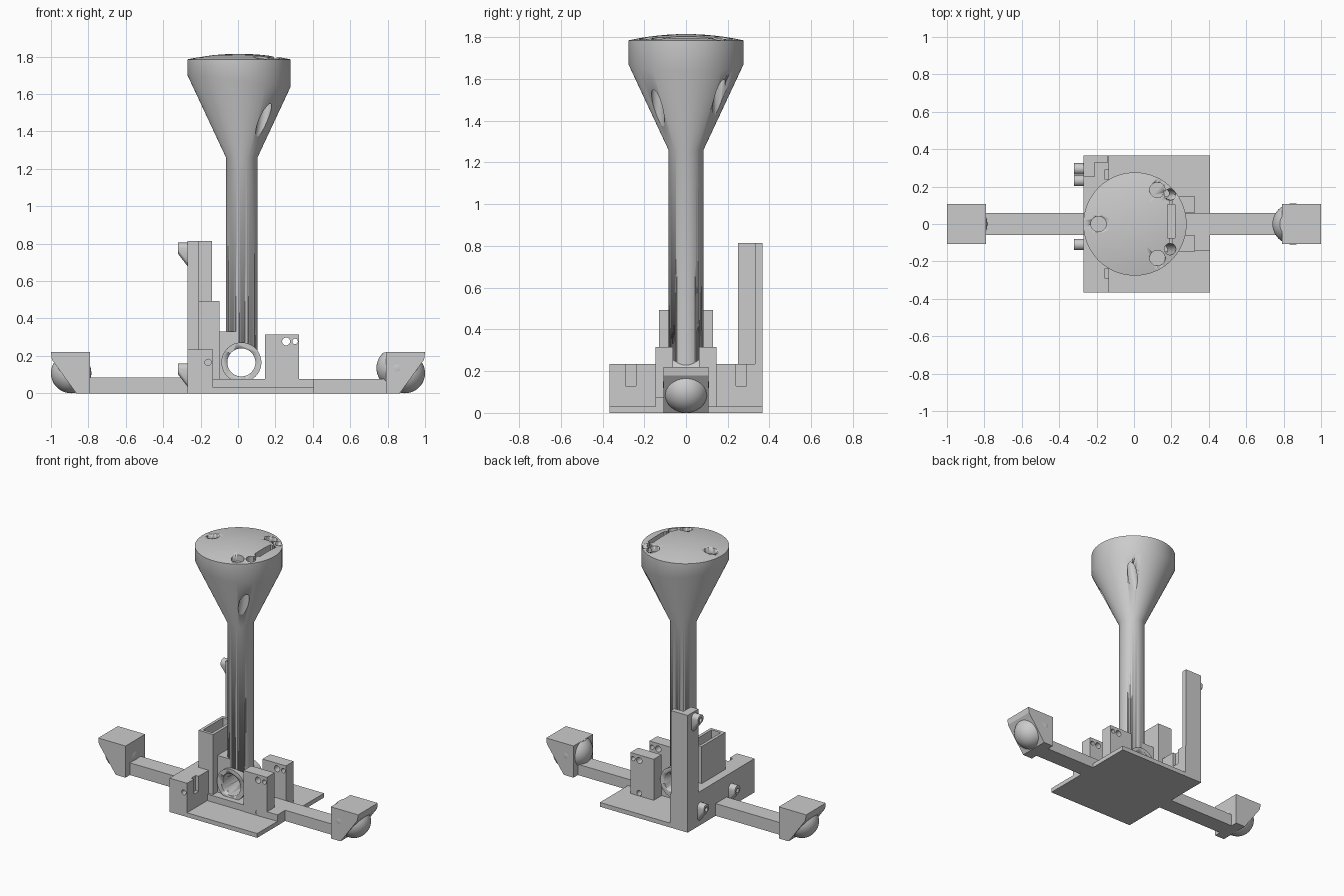
import bpy, bmesh, math
from mathutils import Vector, Matrix

if "Cube" in bpy.data.objects:
    bpy.data.objects.remove(bpy.data.objects["Cube"])

grey = bpy.data.materials.new("plain grey")
grey.use_nodes = True
grey.diffuse_color = (0.6, 0.6, 0.6, 1)
grey.node_tree.nodes["Principled BSDF"].inputs["Base Color"].default_value = (0.6, 0.6, 0.6, 1)


def finish(bm, name, smooth=False):
    bmesh.ops.recalc_face_normals(bm, faces=bm.faces)
    mesh = bpy.data.meshes.new(name)
    bm.to_mesh(mesh)
    bm.free()
    mesh.materials.append(grey)
    ob = bpy.data.objects.new(name, mesh)
    bpy.context.collection.objects.link(ob)
    if smooth:
        bpy.ops.object.select_all(action='DESELECT')
        ob.select_set(True)
        bpy.context.view_layer.objects.active = ob
        bpy.ops.object.shade_smooth_by_angle(angle=math.radians(35))
    return ob


def prism(name, profile, axis, lo, hi):
    """Extrude a 2D profile along an axis (0 = x, 1 = y, 2 = z)."""
    bm = bmesh.new()
    rings = []
    for d in (lo, hi):
        ring = []
        for p in profile:
            co = list(p)
            co.insert(axis, d)
            ring.append(bm.verts.new(co))
        rings.append(ring)
        bm.faces.new(ring)
    n = len(profile)
    for i in range(n):
        j = (i + 1) % n
        bm.faces.new((rings[0][i], rings[0][j], rings[1][j], rings[1][i]))
    return finish(bm, name)


def box(name, x0, x1, y0, y1, z0, z1):
    return prism(name, [(x0, y0), (x1, y0), (x1, y1), (x0, y1)], 2, z0, z1)


def rod(name, a, b, r, n=32, smooth=True):
    a, b = Vector(a), Vector(b)
    bm = bmesh.new()
    turn = (b - a).to_track_quat('Z', 'Y').to_matrix().to_4x4()
    bmesh.ops.create_cone(bm, cap_ends=True, segments=n, radius1=r, radius2=r,
                          depth=(b - a).length, matrix=Matrix.Translation((a + b) / 2) @ turn)
    return finish(bm, name, smooth)


def cut(ob, *cutters):
    for c in cutters:
        c.hide_render = True
        c.hide_viewport = True
        c.display_type = 'WIRE'
        m = ob.modifiers.new(c.name, 'BOOLEAN')
        m.operation, m.solver, m.object = 'DIFFERENCE', 'EXACT', c


# Base plate, raised strip and rear wall
box("base_plate", -.27, .405, -.367, .367, 0, .03)
box("raised_strip", -.14, .405, -.145, .06, .01, .075)
wall = box("side_wall", -.27, -.135, -.367, .367, .005, .235)
cut(wall, rod("wall_hole_cutter", (-.16, -.5, .165), (-.16, -.3, .165), .017),
    *[box("wall_slot_cutter", -.158, -.1, s * .265 - .025, s * .265 + .025, .13, .3) for s in (-1, 1)])

# Tall angle post
prism("tall_post", [(-.27, .25), (-.212, .25), (-.212, .33), (-.14, .33), (-.14, .367), (-.27, .367)],
      2, .01, .815)

# Open box behind the column and the support between them
holder = box("open_box", -.212, -.1, -.13, .13, .01, .493)
cut(holder, box("open_box_cutter", -.192, -.12, -.11, .11, .1, .6))
support = box("column_support", -.11, 0, -.083, .083, .01, .33)

# Pair of drilled mounting blocks
for side, s in (("left", 1), ("right", -1)):
    y0, y1 = sorted((s * .062, s * .147))
    block = box(side + "_mounting_block", .145, .325, y0, y1, .01, .315)
    cut(block, *[rod("block_hole_cutter", (x, -.3, z), (x, .3, z), r)
                 for x, z, r in ((.257, .277, .021), (.305, .277, .015), (.257, .05, .018))])

# Wall hooks: tapered lugs with a hole
for i, (y, z) in enumerate(((.295, .805), (.232, .16), (-.11, .16))):
    bm = bmesh.new()
    for x, drop in ((-.27, .125), (-.32, .06)):
        for k in range(20):
            a = math.tau * k / 20
            mid = z - .03 if math.sin(a) >= 0 else z - drop + .03
            bm.verts.new((x, y + .03 * math.cos(a), mid + .03 * math.sin(a)))
    bmesh.ops.convex_hull(bm, input=bm.verts)
    hook = finish(bm, "hook_%d" % (i + 1), True)
    cut(hook, rod("hook_hole_cutter", (-.35, y, z - .035), (-.285, y, z - .035), .015))

# Column with flared head: a cone about the column trimmed by the head cylinder
CX, CR, HX, HR, N = .02, .084, .005, .276, 96
bm = bmesh.new()
levels = []
for level in range(4):
    ring = []
    for k in range(N):
        a = math.tau * k / N
        c, s = math.cos(a), math.sin(a)
        d = CX - HX
        reach = -d * c + math.sqrt(HR ** 2 - (d * s) ** 2)
        flare = 1.26 + (reach - CR) / .468
        r, z = ((CR, .17), (CR, 1.26), (reach, flare), (reach, 1.785))[level]
        ring.append(bm.verts.new((CX + r * c, r * s, z)))
    levels.append(ring)
for k in range(1, 6):
    f = 1 - k / 6
    levels.append([bm.verts.new((HX + (v.co.x - HX) * f, v.co.y * f, 1.785 + .03 * (1 - f * f)))
                   for v in levels[3]])
for low, high in zip(levels, levels[1:]):
    for k in range(N):
        j = (k + 1) % N
        bm.faces.new((low[k], low[j], high[j], high[k]))
bm.faces.new(levels[0])
bm.faces.new(levels[-1])
column = finish(bm, "column_and_head", True)

# Head recesses, slanted channels, slot, and the bore through the foot
bore = rod("bore_cutter", (.018, -.4, .165), (.018, .4, .165), .075, 48)
cutters = [bore, box("head_slot_cutter", .178, .22, -.075, .105, 1.74, 1.9),
           box("head_groove_cutter", .192, .207, -.134, .157, 1.77, 1.9)]
cutters += [rod("head_recess_cutter", (x, y, 1.76), (x, y, 1.9), .041)
            for x, y in ((.125, .182), (.125, -.182), (-.19, 0))]
cutters += [rod("head_channel_cutter", (.208, y, 1.88), (.1, y, 1.25), .031) for y in (.157, -.134)]
cut(column, *cutters)
cut(support, bore)

# Cross tube at the column foot
tube = rod("cross_tube", (.018, -.105, .165), (.018, .105, .165), .107, 48)
cut(tube, bore)

# Arms with chamfered end blocks and ball feet
for side, s, root, top in (("left", 1, .3, .075), ("right", -1, .2, .085)):
    x0, x1 = sorted((s * root, s * .8))
    box(side + "_arm", x0, x1, -.06, .06, 0, top)
    prism(side + "_end_block",
          [(s * x, z) for x, z in ((.79, 0), (.865, 0), (.995, .18), (1, .22), (.79, .22))], 1, -.108, .108)
    bm = bmesh.new()
    bmesh.ops.create_uvsphere(bm, u_segments=40, v_segments=24, radius=.108,
                              matrix=Matrix.Translation((s * .892, 0, .108)))
    finish(bm, side + "_ball_foot", True)

# Inner ball on the left end block, flush with the block top
bm = bmesh.new()
bmesh.ops.create_uvsphere(bm, u_segments=40, v_segments=24, radius=.11,
                          matrix=Matrix.Translation((.85, 0, .135)))
result = bmesh.ops.bisect_plane(bm, geom=bm.verts[:] + bm.edges[:] + bm.faces[:], plane_co=(0, 0, .219),
                                plane_no=(0, 0, 1), clear_outer=True)
bmesh.ops.holes_fill(bm, edges=[e for e in result["geom_cut"] if isinstance(e, bmesh.types.BMEdge)])
finish(bm, "inner_ball", True)
